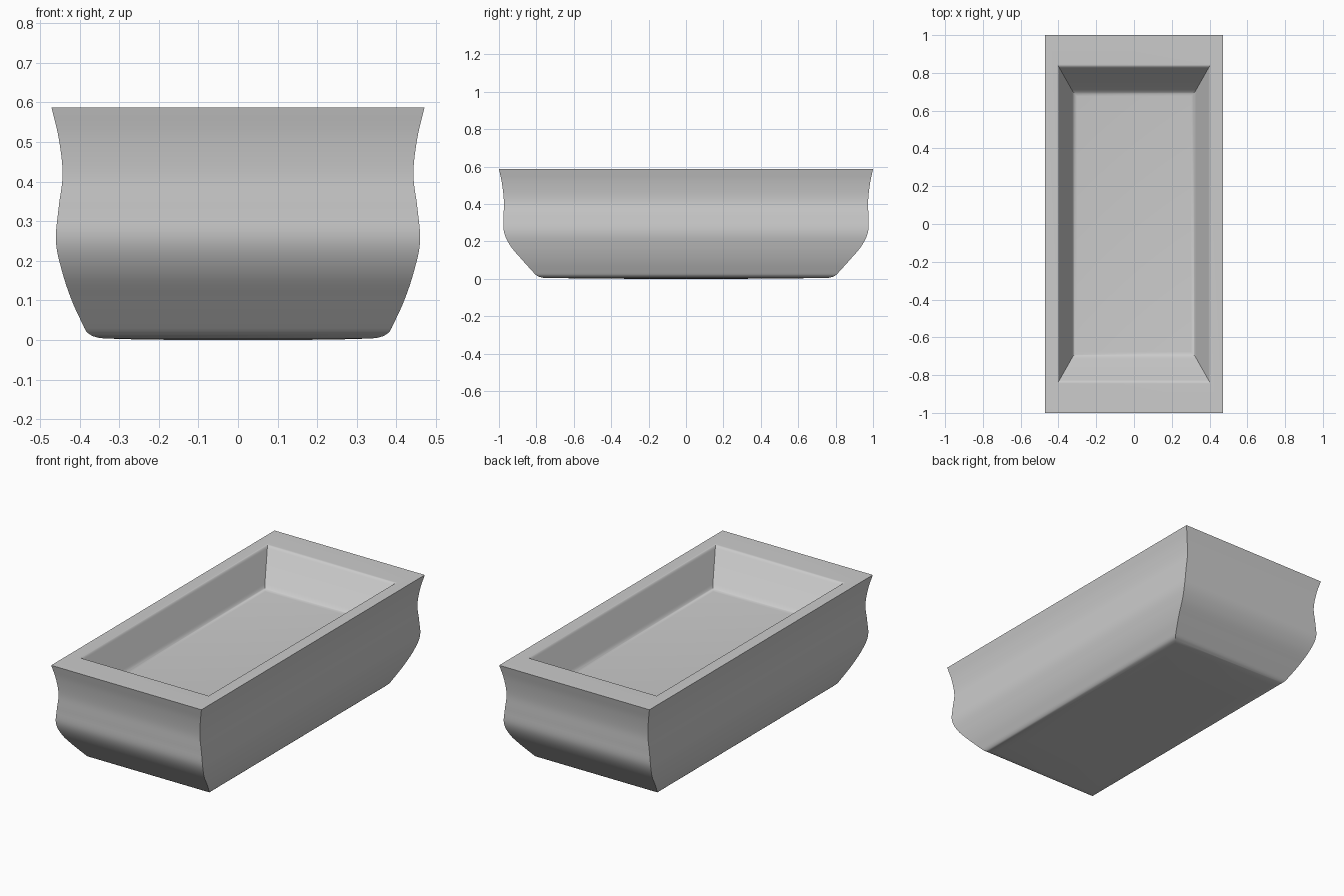
import bpy, bmesh, math
from mathutils import Vector

if "Cube" in bpy.data.objects:
    bpy.data.objects.remove(bpy.data.objects["Cube"])


def smooth_curve(points, steps=6):
    """Catmull-Rom curve through the profile points."""
    p = [Vector(q) for q in points]
    p = [2 * p[0] - p[1]] + p + [2 * p[-1] - p[-2]]
    out = []
    for a, b, c, d in zip(p, p[1:], p[2:], p[3:]):
        for i in range(steps):
            t = i / steps
            out.append(0.5 * (2 * b + (c - a) * t + (2 * a - 5 * b + 4 * c - d) * t * t
                              + (3 * b - a - 3 * c + d) * t ** 3))
    return out + [p[-2]]


def fillet(a, corner, b, steps=5):
    """Quadratic rounding from a to b around a corner."""
    a, corner, b = Vector(a), Vector(corner), Vector(b)
    return [a * (1 - t) ** 2 + corner * 2 * t * (1 - t) + b * t * t
            for t in (i / steps for i in range(steps + 1))]


# Profiles: half width, half length, height
base = [Vector((0.15, 0.30, 0.0)), Vector((0.28, 0.52, 0.002))]
base += fillet((0.34, 0.75, 0.004), (0.379, 0.795, 0.007), (0.388, 0.812, 0.03))
wall = smooth_curve([(0.388, 0.812, 0.03), (0.42, 0.875, 0.10), (0.445, 0.938, 0.175),
                     (0.460, 0.973, 0.25), (0.453, 0.975, 0.335), (0.443, 0.974, 0.42),
                     (0.453, 0.984, 0.51), (0.471, 1.0, 0.587)])
basin = fillet((0.408, 0.846, 0.587), (0.400, 0.834, 0.587), (0.394, 0.825, 0.573))
basin += fillet((0.330, 0.712, 0.432), (0.320, 0.694, 0.410), (0.302, 0.676, 0.410))
rings = base + wall[1:] + basin

# Planter: rectangular rings lofted from base, over the rim, to the basin floor
bm = bmesh.new()
loops = [[bm.verts.new((sx * x, sy * y, z))
          for sx, sy in ((-1, -1), (1, -1), (1, 1), (-1, 1))] for x, y, z in rings]
for low, high in zip(loops, loops[1:]):
    for i in range(4):
        j = (i + 1) % 4
        bm.faces.new((low[i], low[j], high[j], high[i]))
bm.faces.new(loops[0][::-1])
bm.faces.new(loops[-1])
bmesh.ops.recalc_face_normals(bm, faces=bm.faces)
mesh = bpy.data.meshes.new("planter_box")
bm.to_mesh(mesh)
bm.free()
planter = bpy.data.objects.new("planter_box", mesh)
bpy.context.collection.objects.link(planter)

bpy.context.view_layer.objects.active = planter
planter.select_set(True)
bpy.ops.object.shade_smooth_by_angle(angle=math.radians(35))
